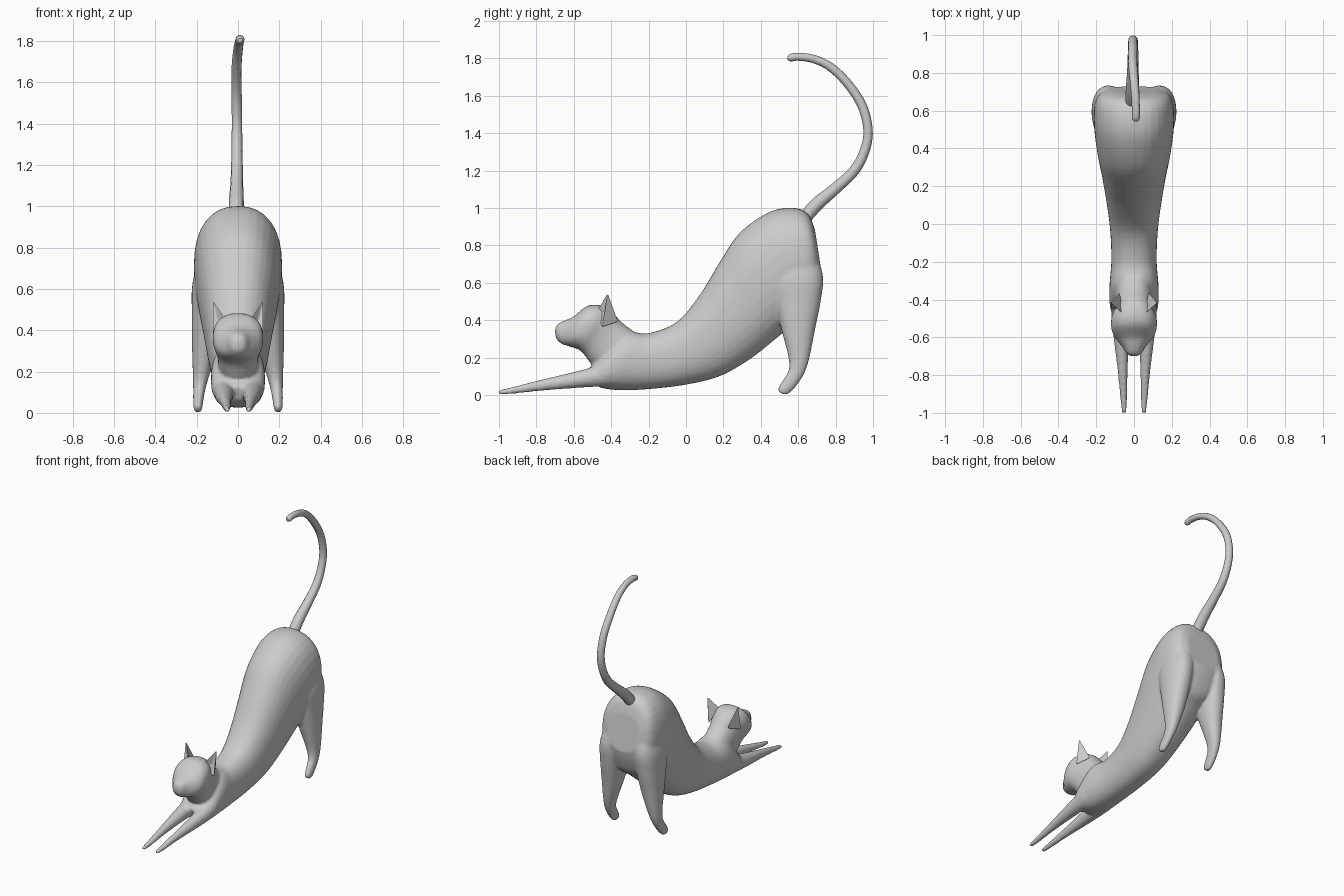
import bpy, bmesh, math
from mathutils import Vector


def spline(rows, steps=5):
    """Catmull-Rom through rows of numbers."""
    out = []
    n = len(rows)
    for i in range(n - 1):
        a, b, c, d = rows[max(i - 1, 0)], rows[i], rows[i + 1], rows[min(i + 2, n - 1)]
        for s in range(steps):
            t = s / steps
            out.append([0.5 * (2 * q + (r - p) * t + (2 * p - 5 * q + 4 * r - w) * t * t
                               + (3 * q - p - 3 * r + w) * t ** 3)
                        for p, q, r, w in zip(a, b, c, d)])
    return out + [list(rows[-1])]


def loft(bm, rows, side=1, power=2.3, sides=32):
    """Rows: edge A (y, z), edge B (y, z), centre x, half width."""
    rings = []
    for ya, za, yb, zb, x, w in spline(rows):
        mid = Vector((x * side, (ya + yb) / 2, (za + zb) / 2))
        v = Vector((0, (ya - yb) / 2, (za - zb) / 2))
        ring = []
        for k in range(sides):
            t = 2 * math.pi * k / sides
            c, s = math.cos(t), math.sin(t)
            c = math.copysign(abs(c) ** (2 / power), c)
            s = math.copysign(abs(s) ** (2 / power), s)
            ring.append(bm.verts.new(mid + Vector((w * c, 0, 0)) + v * s))
        rings.append(ring)
    faces = [bm.faces.new(rings[0]), bm.faces.new(rings[-1])]
    for r, q in zip(rings, rings[1:]):
        for k in range(sides):
            j = (k + 1) % sides
            faces.append(bm.faces.new((r[k], r[j], q[j], q[k])))
    bmesh.ops.recalc_face_normals(bm, faces=faces)


def finish(bm, name):
    me = bpy.data.meshes.new(name)
    bm.to_mesh(me)
    bm.free()
    ob = bpy.data.objects.new(name, me)
    bpy.context.collection.objects.link(ob)
    return ob


# torso, from chest to rump
torso = [
    (-0.53, 0.13, -0.50, 0.06, 0, 0.085),
    (-0.46, 0.20, -0.44, 0.035, 0, 0.125),
    (-0.33, 0.33, -0.33, 0.025, 0, 0.13),
    (-0.20, 0.33, -0.18, 0.033, 0, 0.12),
    (-0.05, 0.39, 0.00, 0.055, 0, 0.127),
    (0.07, 0.53, 0.18, 0.10, 0, 0.147),
    (0.18, 0.71, 0.34, 0.19, 0, 0.17),
    (0.29, 0.87, 0.48, 0.30, 0, 0.195),
    (0.45, 0.98, 0.59, 0.39, 0, 0.212),
    (0.58, 1.00, 0.67, 0.45, 0, 0.21),
    (0.655, 0.965, 0.71, 0.54, 0, 0.185),
    (0.69, 0.88, 0.73, 0.62, 0, 0.13),
]
# neck and head
head = [
    (-0.25, 0.32, -0.40, 0.08, 0, 0.10),
    (-0.34, 0.385, -0.50, 0.16, 0, 0.098),
    (-0.40, 0.45, -0.54, 0.21, 0, 0.107),
    (-0.46, 0.48, -0.57, 0.24, 0, 0.122),
    (-0.53, 0.475, -0.61, 0.255, 0, 0.115),
    (-0.60, 0.42, -0.64, 0.265, 0, 0.085),
    (-0.645, 0.40, -0.66, 0.27, 0, 0.06),
    (-0.685, 0.38, -0.69, 0.295, 0, 0.038),
    (-0.70, 0.355, -0.70, 0.325, 0, 0.016),
]
front_leg = [
    (-0.38, 0.20, -0.38, 0.05, 0.07, 0.055),
    (-0.50, 0.15, -0.50, 0.043, 0.068, 0.05),
    (-0.62, 0.118, -0.62, 0.035, 0.066, 0.04),
    (-0.78, 0.08, -0.78, 0.022, 0.06, 0.026),
    (-0.93, 0.042, -0.93, 0.006, 0.054, 0.018),
    (-1.0, 0.026, -1.0, 0.002, 0.052, 0.012),
]
hind_leg = [
    (0.68, 0.80, 0.48, 0.78, 0.11, 0.07),
    (0.732, 0.64, 0.45, 0.62, 0.132, 0.088),
    (0.72, 0.50, 0.475, 0.50, 0.143, 0.081),
    (0.69, 0.35, 0.51, 0.35, 0.156, 0.067),
    (0.66, 0.20, 0.548, 0.20, 0.176, 0.043),
    (0.635, 0.12, 0.548, 0.13, 0.186, 0.031),
    (0.595, 0.055, 0.515, 0.075, 0.192, 0.025),
    (0.555, 0.012, 0.493, 0.035, 0.194, 0.021),
    (0.53, 0.00, 0.498, 0.013, 0.194, 0.014),
]

# body blended into one smooth skin
bm = bmesh.new()
loft(bm, torso)
loft(bm, head)
for side in (1, -1):
    loft(bm, front_leg, side, 2)
    loft(bm, hind_leg, side, 2.2)
body = finish(bm, "body")
mod = body.modifiers.new("blend", 'REMESH')
mod.mode = 'VOXEL'
mod.voxel_size = 0.009
mod.use_smooth_shade = True
mod = body.modifiers.new("soften", 'SMOOTH')
mod.factor = 0.5
mod.iterations = 5

# ears, hollow towards the front
for side, label in ((1, "left"), (-1, "right")):
    bm = bmesh.new()
    pts = [(0.125, -0.418, 0.55), (0.055, -0.478, 0.45), (0.124, -0.45, 0.36),
           (0.075, -0.36, 0.39), (0.095, -0.435, 0.44)]
    tip, inner, outer, back, pit = [bm.verts.new((x * side, y, z)) for x, y, z in pts]
    for f in ((tip, inner, pit), (tip, pit, outer), (tip, outer, back),
              (tip, back, inner), (inner, back, outer), (inner, outer, pit)):
        bm.faces.new(f)
    bmesh.ops.recalc_face_normals(bm, faces=bm.faces)
    ear = finish(bm, "ear_" + label)
    mod = ear.modifiers.new("round", 'BEVEL')
    mod.width = 0.006
    mod.segments = 2

# curling tail
path = [(-0.008, 0.62, 0.93, 0.036), (-0.008, 0.70, 1.02, 0.036), (-0.006, 0.80, 1.105, 0.031),
        (-0.005, 0.90, 1.20, 0.028), (-0.005, 0.957, 1.31, 0.026), (-0.005, 0.973, 1.42, 0.025),
        (-0.007, 0.94, 1.55, 0.025), (-0.007, 0.86, 1.67, 0.024), (0, 0.77, 1.755, 0.023),
        (0.007, 0.68, 1.797, 0.022), (0.01, 0.60, 1.808, 0.021), (0.01, 0.56, 1.803, 0.020),
        (0.01, 0.543, 1.803, 0.010)]
path = spline(path)
cu = bpy.data.curves.new("tail", 'CURVE')
cu.dimensions = '3D'
cu.bevel_depth = 1.0
cu.bevel_resolution = 4
cu.use_fill_caps = True
sp = cu.splines.new('POLY')
sp.points.add(len(path) - 1)
for p, (x, y, z, r) in zip(sp.points, path):
    p.co = (x, y, z, 1)
    p.radius = r
sp.use_smooth = True
tail = bpy.data.objects.new("tail", cu)
bpy.context.collection.objects.link(tail)
